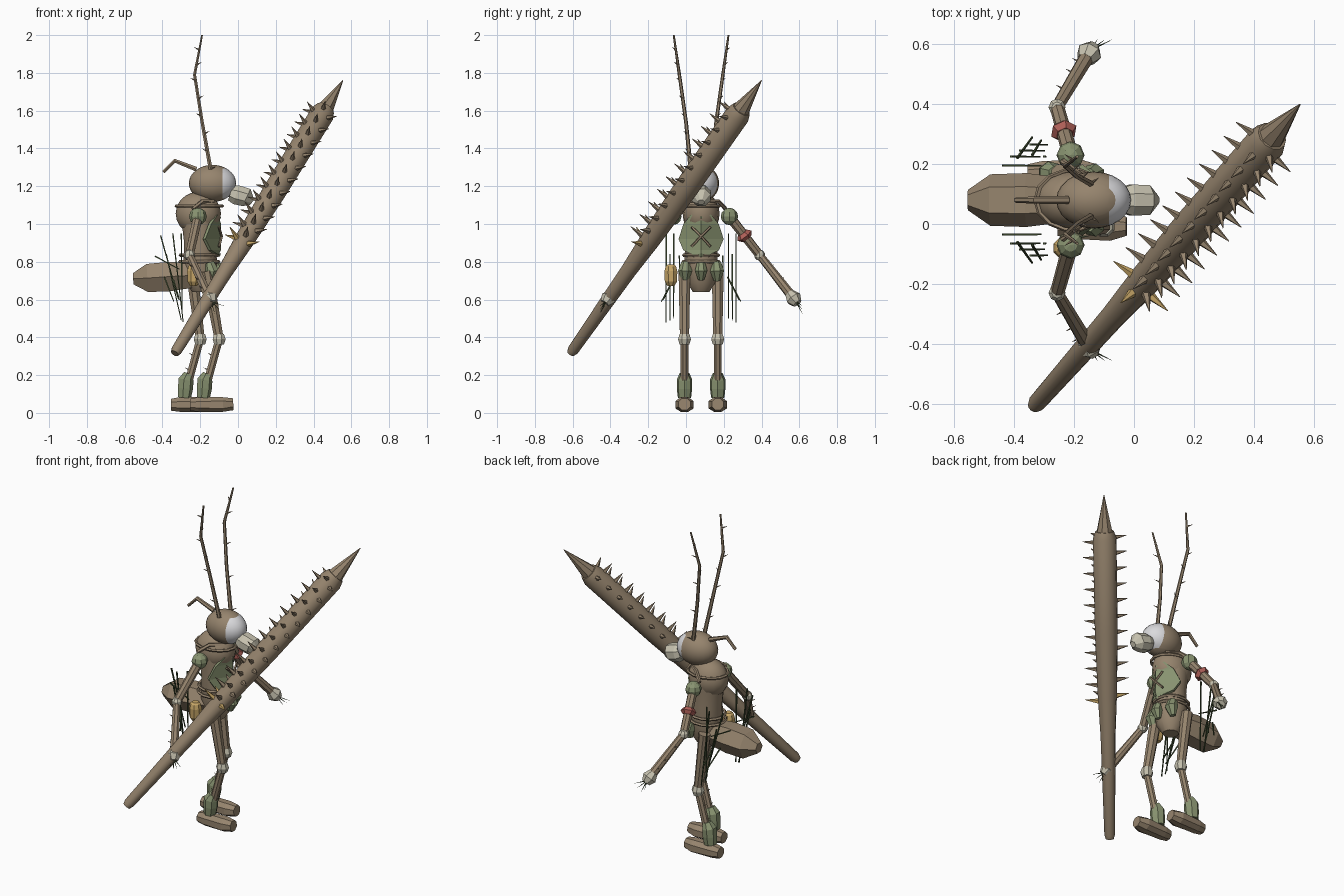
import bpy, bmesh, math
from mathutils import Vector as V

if "Cube" in bpy.data.objects:
    bpy.data.objects.remove(bpy.data.objects["Cube"])


def material(name, *rgb):
    m = bpy.data.materials.new(name)
    m.use_nodes = True
    m.diffuse_color = (*rgb, 1)
    m.node_tree.nodes["Principled BSDF"].inputs["Base Color"].default_value = (*rgb, 1)
    return m


BARK = material("bark_brown", .305, .232, .155)
LEAF = material("leaf_green", .25, .295, .165)
GRASS = material("grass_green", .055, .08, .033)
BONE = material("bone", .57, .54, .43)
WHITE = material("eye_white", .70, .70, .72)
RED = material("red_cloth", .44, .12, .10)
GOLD = material("honey_yellow", .58, .39, .14)
MID = .08  # centre line of the figure in y


def finish(bm, name, mat, smooth=False):
    bmesh.ops.recalc_face_normals(bm, faces=bm.faces)
    me = bpy.data.meshes.new(name)
    bm.to_mesh(me)
    bm.free()
    me.materials.append(mat)
    ob = bpy.data.objects.new(name, me)
    bpy.context.collection.objects.link(ob)
    if smooth:
        bpy.ops.object.select_all(action='DESELECT')
        ob.select_set(True)
        bpy.context.view_layer.objects.active = ob
        bpy.ops.object.shade_smooth_by_angle(angle=math.radians(40))
    return ob


def add_tube(bm, pts, radii, sides):
    """Rings of varying radius along a path, capped at both ends."""
    pts = [V(p) for p in pts]
    rings = []
    for i, (p, r) in enumerate(zip(pts, radii)):
        d = (pts[min(i + 1, len(pts) - 1)] - pts[max(i - 1, 0)]).normalized()
        ref = V((0, 1, 0)) if abs(d.y) < .9 else V((0, 0, 1))
        a = d.cross(ref).normalized()
        b = d.cross(a)
        angles = [math.tau * (k + .5) / sides for k in range(sides)]
        rings.append([bm.verts.new(p + r * (a * math.cos(t) + b * math.sin(t))) for t in angles])
    for lo, hi in zip(rings, rings[1:]):
        for k in range(sides):
            n = (k + 1) % sides
            bm.faces.new((lo[k], lo[n], hi[n], hi[k]))
    bm.faces.new(rings[0])
    bm.faces.new(rings[-1])


def tube(name, pts, radii, mat, sides=8, smooth=False):
    bm = bmesh.new()
    add_tube(bm, pts, radii, sides)
    return finish(bm, name, mat, smooth)


def ball(name, loc, size, mat, seg=8, rings=5, smooth=False, cuts=()):
    bm = bmesh.new()
    bmesh.ops.create_uvsphere(bm, u_segments=seg, v_segments=rings, radius=1)
    for v in bm.verts:
        v.co = V(loc) + v.co * V(size)
    for co, no in cuts:
        geom = bm.verts[:] + bm.edges[:] + bm.faces[:]
        bmesh.ops.bisect_plane(bm, geom=geom, plane_co=co, plane_no=no)
    return finish(bm, name, mat, smooth)


def cord(name, loc, rx, ry, thick):
    """Flattened ring around the body."""
    bpy.ops.mesh.primitive_torus_add(major_segments=14, minor_segments=5, location=loc,
                                     major_radius=1, minor_radius=thick / rx)
    ob = bpy.context.object
    ob.name = name
    ob.scale = (rx, ry, rx)
    ob.data.materials.append(BARK)


def spikes(name, items, mat, width, tip=.08, sides=5):
    """One mesh of spikes, each from a root along a direction."""
    bm = bmesh.new()
    for root, out in items:
        add_tube(bm, [root, V(root) + V(out)], [width, width * tip], sides)
    finish(bm, name, mat)


# Head: one ellipsoid cut along the edges of the big eye patch
EYE_X, EYE_LOW, EYE_HIGH = -.083, 1.135, 1.294
head = ball("head", (-.135, MID, 1.215), (.125, .095, .098), BARK, 24, 16, True,
            [((EYE_X, 0, 0), (1, 0, 0)), ((0, 0, EYE_HIGH), (0, 0, 1)), ((0, 0, EYE_LOW), (0, 0, 1))])
head.data.materials.append(WHITE)
for f in head.data.polygons:
    if f.center.x > EYE_X and EYE_LOW < f.center.z < EYE_HIGH:
        f.material_index = 1
tube("snout", [(-.04, MID, 1.165), (-.01, MID, 1.155), (.045, MID, 1.14), (.075, MID, 1.115)],
     [.045, .056, .054, .018], BONE, 8)
tube("head_crest", [(-.22, MID, 1.29), (-.335, MID, 1.335), (-.395, MID, 1.275)],
     [.014, .012, .009], BARK, 6)

# Torso, pelvis and abdomen
ball("thorax", (-.21, MID, 1.055), (.12, .098, .115), BARK, 16, 10, True)
tube("torso", [(-.2, MID, .64), (-.2, MID, .69), (-.2, MID, .78), (-.2, MID, .9), (-.21, MID, 1.05)],
     [.045, .078, .092, .088, .095], BARK, 12, True)
tube("abdomen", [(-.555, MID, .71), (-.48, MID, .714), (-.36, MID, .722), (-.2, MID, .73)],
     [.034, .086, .09, .07], BARK, 6)
for i, (z, rx, ry) in enumerate([(1.095, .122, .1), (.835, .1, .095), (.8, .103, .098)]):
    cord(f"body_cord_{i}", (-.205, MID, z), rx, ry, .009)

# Leafy chest plate wrapped round the torso
bm = bmesh.new()
half = [(0, 1.03), (.05, 1.05), (.09, 1.0), (.115, .92), (.09, .86), (.04, .835), (0, .845)]
front = [bm.verts.new((-.098, MID, z)) for y, z in half]
for s in (1, -1):
    rim = [bm.verts.new((-.1 - 6 * y * y, MID + s * y, z)) for y, z in half[1:-1]]
    for i in range(len(rim) - 1):
        bm.faces.new((front[i + 1], front[i + 2], rim[i + 1], rim[i]))
    bm.faces.new((front[0], front[1], rim[0]))
    bm.faces.new((front[-1], front[-2], rim[-1]))
plate = finish(bm, "chest_plate", LEAF)
mod = plate.modifiers.new("thickness", 'SOLIDIFY')
mod.thickness, mod.offset = .016, 0

for s, side in ((1, "left"), (-1, "right")):
    def Y(off):
        return MID + s * off

    # Crossed chest cord and shoulder strap
    tube(f"{side}_chest_cord", [(-.1, Y(.05), .985), (-.086, Y(0), .935), (-.1, Y(-.05), .88)],
         [.007] * 3, BARK, 5)
    tube(f"{side}_shoulder_strap", [(-.24, Y(.13), 1.08), (-.19, Y(.09), 1.12), (-.13, Y(.04), 1.12)],
         [.011] * 3, BARK, 5)

    # Antennae with little thorns
    path = [V((-.145, Y(.055), 1.29)), V((-.19, Y(.08), 1.54)), V((-.23, Y(.115), 1.79)), V((-.19, Y(.145), 2.0))]
    tube(f"{side}_antenna", path, [.012, .01, .009, .005], BARK, 6)
    items = []
    for k in range(8):
        seg, t = (k * 3 // 8, (k * 3 / 8) % 1)
        items.append((path[seg].lerp(path[seg + 1], t), (.028 * (-1) ** k, s * .02, .015)))
    spikes(f"{side}_antenna_thorns", items, BARK, .006)

    # Arm
    shoulder, elbow = V((-.212, Y(.15), 1.04)), V((-.257, Y(.31), .835))
    hand = V((-.15, Y(.49), .605))
    ball(f"{side}_shoulder_pad", shoulder, (.047, .046, .046), LEAF, 8, 6)
    tube(f"{side}_upper_arm", [shoulder, elbow], [.027, .024], BARK)
    ball(f"{side}_elbow", elbow, (.03, .03, .03), BONE)
    tube(f"{side}_forearm", [elbow, hand], [.021, .026], BARK)
    fore = (hand - elbow).normalized()
    tube(f"{side}_hand", [hand - fore * .038, hand, hand + fore * .034], [.027, .043, .026], BONE, 7)
    if s > 0:
        middle, arm = shoulder.lerp(elbow, .5), (elbow - shoulder).normalized()
        tube("arm_band", [middle - arm * .02, middle, middle + arm * .02], [.03, .046, .03], RED, 6)
    claws = [(hand + fore * .02, fore * .06 + V((.025 * k, 0, .02 * abs(k) - .02))) for k in (-1, 0, 1, 2)]
    spikes(f"{side}_claws", claws, GRASS, .004)
    spikes(f"{side}_arm_thorns", [(elbow.lerp(hand, t), (-.035, s * .02, .02)) for t in (.3, .6, .8)], BARK, .007)

    # Leg: the right one stands further forward
    dx = 0 if s > 0 else .1
    y = Y(.088)
    hip, knee, ankle = V((-.245 + dx * .8, y, .75)), V((-.2 + dx, y, .39)), V((-.285 + dx, y, .08))
    tube(f"{side}_thigh", [hip, knee], [.034, .026], BARK)
    tube(f"{side}_knee", [knee - V((0, 0, .028)), knee, knee + V((0, 0, .028))], [.028, .037, .028], BONE)
    tube(f"{side}_shin", [knee, ankle], [.022, .022], BARK)
    tube(f"{side}_greave", [ankle, ankle + V((.005, 0, .05)), ankle + V((.008, 0, .095)), ankle + V((.022, 0, .128))],
         [.036, .042, .042, .026], LEAF, 7)
    foot = tube(f"{side}_foot", [(-.355 + dx, y, .043), (-.31 + dx, y, .043), (-.18 + dx, y, .043), (-.125 + dx, y, .046)],
                [.034, .045, .052, .034], BARK, 8)
    for v in foot.data.vertices:
        v.co.z = min(max(v.co.z, .006), .083)
    spikes(f"{side}_leg_thorns", [(knee.lerp(ankle, t), (-.035, 0, .02)) for t in (.3, .55)], BARK, .007)

    # Sparse hanging grass blades behind the hip
    ends = [((-.41, .145, .94), (-.315, .6)), ((-.38, .165, .84), (-.3, .49)),
            ((-.345, .185, .95), (-.29, .48)), ((-.3, .145, .95), (-.295, .5)),
            ((-.44, .115, .83), (-.31, .76))]
    blades = [((x, Y(o), z), (x2 - x, 0, z2 - z)) for (x, o, z), (x2, z2) in ends]
    blades += [((-.39, Y(.14), .72), (.05, s * .07, -.13)), ((-.34, Y(.15), .7), (.03, s * .05, -.1))]
    spikes(f"{side}_grass_blades", blades, GRASS, .005, .7, 4)
    tube(f"{side}_belt_pouch", [(-.15, Y(.08), .795), (-.135, Y(.085), .75), (-.145, Y(.085), .7)],
         [.026, .038, .018], LEAF, 7)

# Belt pouches
tube("middle_belt_pouch", [(-.11, MID, .79), (-.098, MID, .75), (-.11, MID, .705)], [.024, .034, .016], LEAF, 7)
tube("honey_pouch", [(-.235, -.08, z) for z in (.672, .695, .75, .775, .785)],
     [.02, .035, .037, .03, .02], GOLD, 8)

# Great thorn club, its pointed tip and rows of thorns
base, tip = V((-.335, -.61, .315)), V((.555, .40, 1.76))
d = (tip - base).normalized()
side_dir = d.cross(V((0, 0, 1))).normalized()
up_dir = side_dir.cross(d)
stops = [(0, .022), (.012, .03), (.3, .042), (.42, .054), (.6, .064), (.875, .066), (.895, .052)]
tube("club", [base.lerp(tip, t) for t, r in stops], [r for t, r in stops], BARK, 12, True)
tube("club_tip", [base.lerp(tip, .885), tip], [.05, .002], BARK, 8)
large, golden = [], []
for row, angle in enumerate((5, 50, 95, 165)):
    a = math.radians(angle)
    out = side_dir * math.cos(a) + up_dir * math.sin(a)
    for k in range(11):
        t = .40 + .046 * k + .015 * (row % 2)
        group = golden if k == 0 and row != 1 else large
        group.append((base.lerp(tip, t) + out * .045, out * .08 + d * .008))
spikes("club_thorns", large, BARK, .017)
spikes("club_golden_thorns", golden, GOLD, .017)
